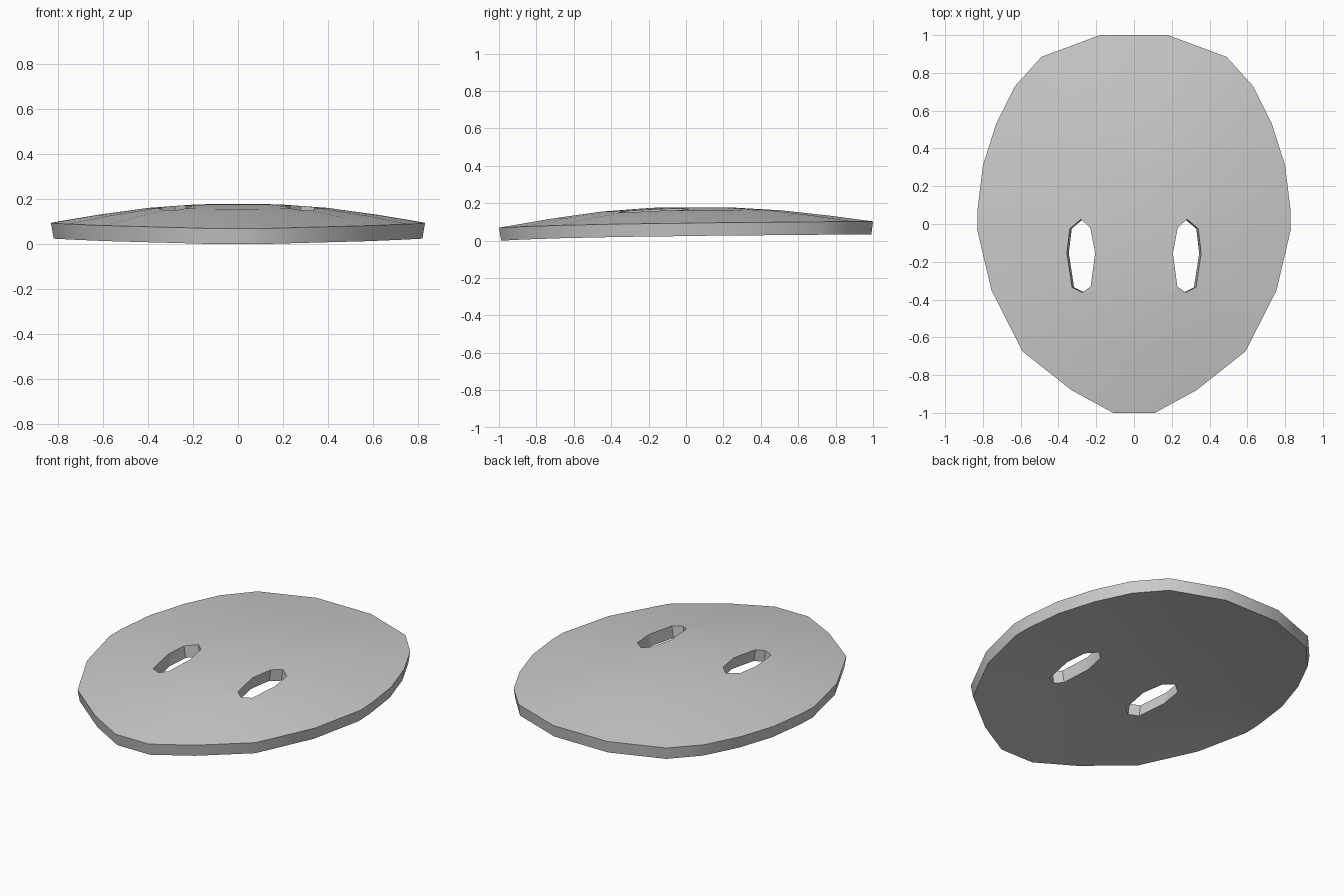
import bpy, bmesh

if "Cube" in bpy.data.objects:
    bpy.data.objects.remove(bpy.data.objects["Cube"])

# Right half of the mask outline (x, y, rim height), top to chin
HALF = [(0.18, 1.0, 0.105), (0.49, 0.885, 0.105), (0.63, 0.73, 0.103),
        (0.73, 0.53, 0.101), (0.80, 0.31, 0.099), (0.828, 0.08, 0.097),
        (0.83, -0.03, 0.095), (0.755, -0.35, 0.091), (0.59, -0.675, 0.084),
        (0.33, -0.88, 0.077), (0.11, -1.0, 0.071)]
# Eye opening outline (right eye)
EYE = [(0.28, 0.025), (0.34, -0.025), (0.356, -0.155), (0.33, -0.335),
       (0.275, -0.363), (0.23, -0.33), (0.205, -0.155), (0.23, -0.02)]
PEAK, CENTRE_Y, THICKNESS = 0.18, 0.05, 0.07


def to_object(bm, name):
    bmesh.ops.recalc_face_normals(bm, faces=bm.faces)
    mesh = bpy.data.meshes.new(name)
    bm.to_mesh(mesh)
    bm.free()
    ob = bpy.data.objects.new(name, mesh)
    bpy.context.collection.objects.link(ob)
    return ob


def bridge(bm, a, b):
    for i in range(len(a)):
        j = (i + 1) % len(a)
        bm.faces.new((a[i], a[j], b[j], b[i]))


# Domed face sheet: concentric rings rising from rim to peak
outline = HALF + [(-x, y, z) for x, y, z in reversed(HALF)]
bm = bmesh.new()
rings = []
for s, rise in [(1, 0), (0.75, 0.42), (0.48, 0.79), (0.22, 0.98)]:
    rings.append([bm.verts.new((x * s, CENTRE_Y + (y - CENTRE_Y) * s,
                                z + (PEAK - z) * rise)) for x, y, z in outline])
for a, b in zip(rings, rings[1:]):
    bridge(bm, a, b)
top = bm.verts.new((0, CENTRE_Y, PEAK))
for i, v in enumerate(rings[-1]):
    bm.faces.new((v, rings[-1][(i + 1) % len(outline)], top))
bmesh.ops.recalc_face_normals(bm, faces=bm.faces)
if top.normal.z < 0 or sum(f.normal.z for f in bm.faces) < 0:
    bmesh.ops.reverse_faces(bm, faces=bm.faces)
mesh = bpy.data.meshes.new("mask")
bm.to_mesh(mesh)
bm.free()
mask = bpy.data.objects.new("mask", mesh)
bpy.context.collection.objects.link(mask)
solid = mask.modifiers.new("shell", 'SOLIDIFY')
solid.thickness = THICKNESS
solid.offset = -1

# Eye cutters, leaning slightly outward with the dome
cutters = []
for side in (-1, 1):
    bm = bmesh.new()
    lo, hi = [[bm.verts.new((side * (x + 0.15 * (z - 0.165)), y, z)) for x, y in EYE]
              for z in (-0.1, 0.4)]
    bridge(bm, lo, hi)
    bm.faces.new(lo)
    bm.faces.new(hi)
    cutter = to_object(bm, "eye_cutter")
    cutter.hide_render = True
    cutters.append(cutter)
    cut = mask.modifiers.new("eye_hole", 'BOOLEAN')
    cut.operation = 'DIFFERENCE'
    cut.solver = 'EXACT'
    cut.object = cutter

# Bake modifiers, smooth the dome, keep rim edges crisp
bpy.ops.object.select_all(action='DESELECT')
bpy.context.view_layer.objects.active = mask
mask.select_set(True)
for m in list(mask.modifiers):
    bpy.ops.object.modifier_apply(modifier=m.name)
for c in cutters:
    bpy.data.objects.remove(c)
low = min(v.co.z for v in mask.data.vertices)
for v in mask.data.vertices:
    v.co.z -= low
bpy.ops.object.shade_smooth_by_angle(angle=0.52)
